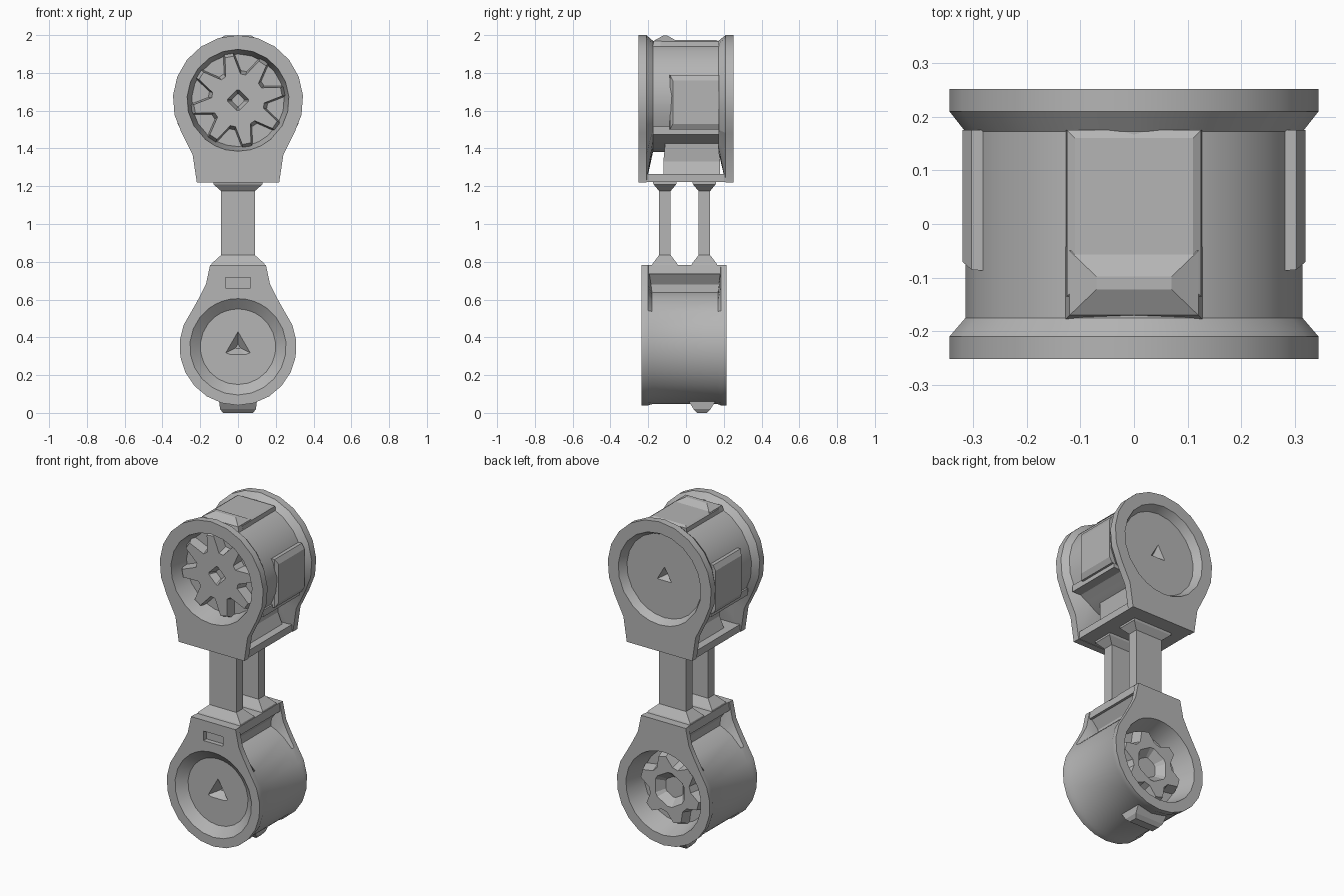
import bpy, bmesh
from math import sin, cos, pi, atan2, radians

if "Cube" in bpy.data.objects:
    bpy.data.objects.remove(bpy.data.objects["Cube"])

metal = bpy.data.materials.new("grey metal")
metal.use_nodes = True
GREY = (0.46, 0.46, 0.46, 1)
metal.diffuse_color = GREY
metal.node_tree.nodes["Principled BSDF"].inputs["Base Color"].default_value = GREY


def loft(name, rings, smooth=None):
    """Skin a list of equal-length rings of 3D points and cap both ends."""
    bm = bmesh.new()
    loops = [[bm.verts.new(p) for p in ring] for ring in rings]
    n = len(loops[0])
    for a, b in zip(loops, loops[1:]):
        for i in range(n):
            j = (i + 1) % n
            bm.faces.new((a[i], a[j], b[j], b[i]))
    bm.faces.new(loops[0])
    bm.faces.new(loops[-1])
    bmesh.ops.recalc_face_normals(bm, faces=bm.faces)
    me = bpy.data.meshes.new(name)
    bm.to_mesh(me)
    bm.free()
    me.materials.append(metal)
    ob = bpy.data.objects.new(name, me)
    bpy.context.collection.objects.link(ob)
    if smooth:
        bpy.ops.object.select_all(action="DESELECT")
        bpy.context.view_layer.objects.active = ob
        ob.select_set(True)
        bpy.ops.object.shade_smooth_by_angle(angle=radians(smooth))
    return ob


def tower(name, x, y, sections):
    """Stack rectangles (z, half x, half y) upwards."""
    return loft(name, [[(x + sx * hx, y + sy * hy, z)
                        for sx, sy in ((-1, -1), (1, -1), (1, 1), (-1, 1))]
                       for z, hx, hy in sections])


def box(name, x, y, z):
    return tower(name, sum(x) / 2, sum(y) / 2,
                 [(h, (x[1] - x[0]) / 2, (y[1] - y[0]) / 2) for h in z])


def keyhole(r, start, end, neck, steps=14):
    """Round outline opening into a straight-sided foot, about its own centre."""
    arc = [radians(start + (end - start) * i / steps) for i in range(steps + 1)]
    return [(r * cos(a), r * sin(a)) for a in arc] + neck


def radial(angles, radius, y, cz):
    """Ring with a constant or angle-dependent radius."""
    f = radius if callable(radius) else (lambda a: radius)
    return [(f(a) * cos(a), y, cz + f(a) * sin(a)) for a in angles]


def polygon(r, sides):
    w = 2 * pi / sides
    return lambda a: r * cos(w / 2) / cos((a - pi / 2) % w - w / 2)


def housing(name, cz, outline, drum, front, back):
    """End plates, drum and dished faces as one skin running front to back.
    front/back: (face y, rim y, drum y, hole r, floor r, floor y, pit r, pit sides)"""
    angles = [atan2(z, x) for x, z in outline]

    def half(face, rim, body, hole, floor, depth, pit, sides):
        inward = 1 if face < 0 else -1
        plate = lambda y: [(x, y, cz + z) for x, z in outline]
        return [radial(angles, polygon(pit * 0.2, sides), depth + 0.045 * inward, cz),
                radial(angles, polygon(pit, sides), depth, cz),
                radial(angles, floor, depth, cz),
                radial(angles, hole, face, cz),
                plate(face), plate(rim),
                radial(angles, drum, body, cz)]
    return loft(name, half(*front) + half(*back)[::-1], 25)


def rotor(name, cz, arms, hub, tip, y_floor, y_face, pit, sides):
    """Toothed wheel with a recessed centre and sloped tooth flanks."""
    n = arms * 4
    angles = [2 * pi * i / n + pi / n for i in range(n)]

    def ring(grow, y):
        return [((tip if i % 4 < 2 else hub) * cos(a) * grow, y,
                 cz + (tip if i % 4 < 2 else hub) * sin(a) * grow) for i, a in enumerate(angles)]
    deep = y_face + 0.6 * (y_floor - y_face)
    return loft(name, [ring(1.15, y_floor), ring(1, y_face),
                       radial(angles, polygon(pit, sides), y_face, cz),
                       radial(angles, polygon(pit * 0.6, sides), deep, cz)])


# Upper housing
TOP = 1.655
foot = [(-0.24, -0.29), (-0.218, -0.435), (-0.11, -0.435), (0, -0.435),
        (0.11, -0.435), (0.218, -0.435), (0.24, -0.29)]
housing("upper_housing", TOP, keyhole(0.345, -30, 210, foot),
        lambda a: 0.315 if sin(a) > -0.52 else 0.275,
        (-0.252, -0.21, -0.175, 0.27, 0.245, -0.14, 0.05, 4),
        (0.252, 0.21, 0.172, 0.275, 0.25, 0.205, 0.055, 3))
rotor("upper_rotor", TOP, 8, 0.14, 0.235, -0.13, -0.2, 0.06, 4)
box("upper_base_slab", (-0.215, 0.215), (-0.23, 0.23), (1.222, 1.265))
tower("upper_web", 0, 0.03, [(1.25, 0.175, 0.15), (1.33, 0.14, 0.15), (1.43, 0.15, 0.14)])

# Raised pads on the upper drum
tower("top_pad", 0, 0.02, [(1.9, 0.13, 0.155), (1.965, 0.125, 0.155), (1.974, 0.11, 0.14)])
tower("top_ridge", 0, -0.11, [(1.93, 0.13, 0.07), (1.97, 0.12, 0.06), (1.997, 0.07, 0.012)])
for side, word in ((1, "left"), (-1, "right")):
    loft(word + "_side_pad",
         [[(side * x, y, z) for y, z in ((y0, 1.5 + e), (0.175, 1.5 + e), (0.175, 1.79 - e), (y0, 1.79 - e))]
          for x, y0, e in ((0.25, -0.09, 0), (0.303, -0.085, 0), (0.32, -0.07, 0.03))])
    box(word + "_ledge", sorted((side * 0.22, side * 0.29)), (-0.175, 0.175), (1.475, 1.515))

# Lower housing, neck pointing up
LOW = 0.35
neck = [(0.2, 0.27), (0.17, 0.33), (0.148, 0.432), (0.07, 0.432), (0, 0.432),
        (-0.07, 0.432), (-0.148, 0.432), (-0.17, 0.33), (-0.2, 0.27)]
lower = housing("lower_housing", LOW, keyhole(0.31, 142, 398, neck, 16), 0.304,
                (-0.235, -0.2, -0.18, 0.255, 0.2, -0.19, 0.08, 3),
                (0.215, 0.185, 0.17, 0.25, 0.215, 0.09, 0.06, 6))
rotor("lower_rotor", LOW, 6, 0.14, 0.195, 0.08, 0.155, 0.11, 6)
tower("lower_top_slab", 0, -0.01, [(0.735, 0.152, 0.2), (0.782, 0.145, 0.2)])
tower("lower_web", 0, -0.01, [(0.6, 0.1, 0.19), (0.68, 0.1, 0.19), (0.74, 0.14, 0.19)])
tower("bottom_lug", 0, 0.085, [(0, 0.08, 0.025), (0.02, 0.095, 0.045), (0.06, 0.1, 0.07)])

# Slot in the front of the neck
cutter = box("slot_cutter", (-0.065, 0.065), (-0.3, -0.208), (0.66, 0.717))
cutter.hide_render = True
cut = lower.modifiers.new("slot", "BOOLEAN")
cut.operation, cut.solver, cut.object = "DIFFERENCE", "EXACT", cutter
bpy.ops.object.select_all(action="DESELECT")
bpy.context.view_layer.objects.active = lower
lower.select_set(True)
while lower.modifiers.find("slot") > 0:
    bpy.ops.object.modifier_move_up(modifier="slot")
bpy.ops.object.modifier_apply(modifier="slot")
bpy.data.objects.remove(cutter)

# Twin connecting rods with flared ends
for y, word in ((-0.112, "front"), (0.097, "back")):
    tower(word + "_rod", 0, y, [(0.77, 0.145, 0.075), (0.79, 0.14, 0.065), (0.835, 0.09, 0.031),
                                (1.175, 0.09, 0.031), (1.21, 0.13, 0.06), (1.23, 0.13, 0.065)])
